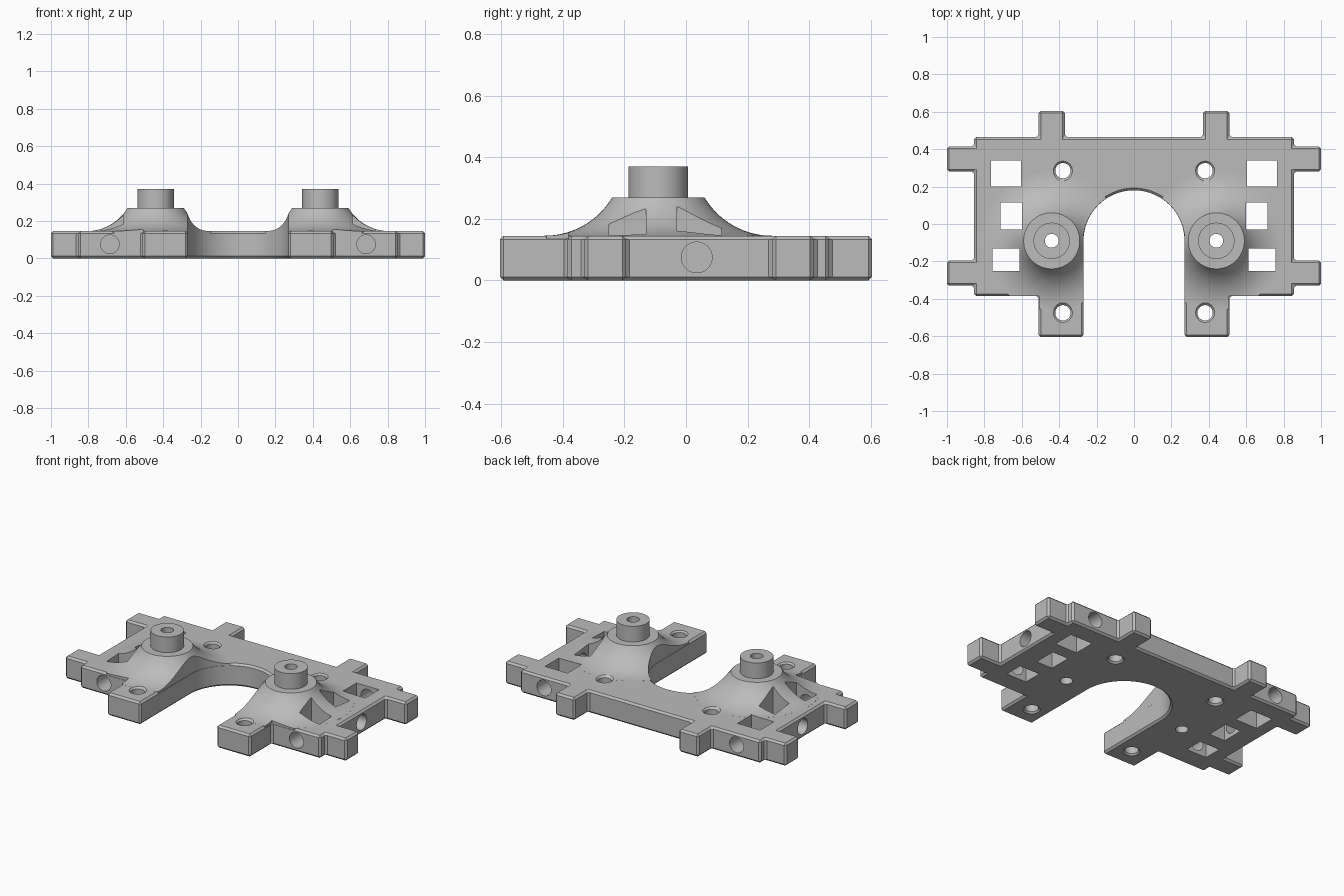
import bpy
import bmesh
from math import sin, cos, pi, atan2, sqrt
from mathutils import Matrix, Vector

default = bpy.data.objects.get("Cube")
if default:
    bpy.data.objects.remove(default, do_unlink=True)

TOP = 0.145          # plate thickness
EDGE = 0.012         # chamfer width
POST_X, POST_Y = 0.44, -0.09


def make_object(name, bm):
    mesh = bpy.data.meshes.new(name)
    bm.normal_update()
    bm.to_mesh(mesh)
    bm.free()
    obj = bpy.data.objects.new(name, mesh)
    bpy.context.collection.objects.link(obj)
    return obj


def prism(name, outline, z0, z1):
    bm = bmesh.new()
    low = [bm.verts.new((x, y, z0)) for x, y in outline]
    high = [bm.verts.new((x, y, z1)) for x, y in outline]
    n = len(outline)
    bm.faces.new(low[::-1])
    bm.faces.new(high)
    for i in range(n):
        j = (i + 1) % n
        bm.faces.new((low[i], low[j], high[j], high[i]))
    return make_object(name, bm)


def lathe(name, profile, sides=48, matrix=Matrix()):
    """Closed turned solid from (radius, height) pairs, listed upwards."""
    bm = bmesh.new()
    rings = []
    for r, z in profile:
        angles = [(i + 0.5) * 2 * pi / sides for i in range(sides)]
        rings.append([bm.verts.new(matrix @ Vector((r * cos(a), r * sin(a), z)))
                      for a in angles])
    bm.faces.new(rings[0][::-1])
    bm.faces.new(rings[-1])
    for a, b in zip(rings, rings[1:]):
        for i in range(sides):
            j = (i + 1) % sides
            bm.faces.new((a[i], a[j], b[j], b[i]))
    return make_object(name, bm)


def bake(obj):
    graph = bpy.context.evaluated_depsgraph_get()
    old = obj.data
    obj.data = bpy.data.meshes.new_from_object(obj.evaluated_get(graph))
    obj.modifiers.clear()
    bpy.data.meshes.remove(old)


def combine(obj, tool, operation):
    mod = obj.modifiers.new("combine", "BOOLEAN")
    mod.operation = operation
    mod.solver = "EXACT"
    mod.object = tool
    bpy.context.view_layer.update()
    bake(obj)
    bpy.data.objects.remove(tool, do_unlink=True)


def outline(inset=0.0):
    """Plate outline with side tabs, rear tabs, front legs and arched slot."""
    r, leg, front = 0.27 + inset, 0.51 - inset, -0.385 + inset
    half = [(r, -0.605), (leg, -0.605), (leg, front), (0.855, front),
            (0.855, -0.33), (1, -0.33), (1, -0.195), (0.855, -0.195),
            (0.855, 0.28), (1, 0.28), (1, 0.415), (0.855, 0.415),
            (0.855, 0.465), (0.51, 0.465), (0.51, 0.605),
            (0.37, 0.605), (0.37, 0.465)]
    arch = [(-r * cos(pi * i / 48), POST_Y + r * sin(pi * i / 48))
            for i in range(49)]
    return half + [(-x, y) for x, y in reversed(half)] + arch


# Chamfered base plate
plate = prism("mounting_plate", outline(), 0, TOP)
bevel = plate.modifiers.new("chamfer", "BEVEL")
bevel.width = EDGE
bevel.segments = 1
bevel.limit_method = "ANGLE"
bevel.angle_limit = 0.6
bevel.use_clamp_overlap = False
bpy.context.view_layer.update()
bake(plate)

# Flared bosses with round posts, trimmed to the plate outline
FLARE, NECK, SHOULDER, R = 0.37, 0.15, 0.27, 0.256
sweep = atan2(FLARE - NECK, R + TOP - SHOULDER)
profile = [(FLARE, 0.05)]
for i in range(15):
    a = sweep * i / 14
    profile.append((FLARE - R * sin(a), TOP + 0.0003 + R - R * cos(a)))
profile += [(0.097, SHOULDER), (0.097, 0.37)]
for side in (-1, 1):
    boss = lathe("boss", profile, 64, Matrix.Translation((side * POST_X, POST_Y, 0)))
    combine(boss, prism("trim", outline(0.001), 0.06, 0.6), "INTERSECT")
    combine(plate, boss, "UNION")


def rimmed(r, rim):
    """Through-hole profile with chamfered rims at both plate faces."""
    return [(r + rim + 0.01, -0.01), (r, rim), (r, TOP - rim),
            (r + rim + 0.01, TOP + 0.01)]


def straight(r, z0=-0.1, z1=0.6):
    return [(r, z0), (r, z1)]


for side in (-1, 1):
    # Screw holes and post bores
    for y in (0.285, -0.475):
        place = Matrix.Translation((side * 0.38, y, 0))
        combine(plate, lathe("drill", rimmed(0.041, 0.01), 32, place), "DIFFERENCE")
    place = Matrix.Translation((side * POST_X, POST_Y, 0))
    combine(plate, lathe("drill", straight(0.037), 32, place), "DIFFERENCE")

    # Rectangular windows: x, y, width, depth
    for x, y, w, d in ((0.685, 0.27, 0.16, 0.14),
                       (0.657, 0.043, 0.115, 0.145),
                       (0.685, -0.19, 0.145, 0.12)):
        place = Matrix.Translation((side * x, y, 0)) @ Matrix.Diagonal((w, d, 1, 1))
        combine(plate, lathe("punch", straight(sqrt(0.5)), 4, place), "DIFFERENCE")

    # Horizontal holes from the front, rear and outer edges into the windows
    for y0, y1 in ((-0.7, -0.19), (0.27, 0.7)):
        place = (Matrix.Translation((side * 0.685, 0, 0.075))
                 @ Matrix.Rotation(-pi / 2, 4, "X"))
        combine(plate, lathe("drill", straight(0.05, y0, y1), 32, place), "DIFFERENCE")
    place = (Matrix.Translation((0, 0.035, 0.075))
             @ Matrix.Rotation(side * pi / 2, 4, "Y"))
    combine(plate, lathe("drill", straight(0.05, 0.66, 1.1), 32, place), "DIFFERENCE")

# Single grey material
grey = bpy.data.materials.new("plain_grey")
grey.use_nodes = True
colour = (0.5, 0.5, 0.5, 1)
grey.diffuse_color = colour
grey.node_tree.nodes["Principled BSDF"].inputs["Base Color"].default_value = colour
plate.data.materials.clear()
plate.data.materials.append(grey)
for face in plate.data.polygons:
    face.material_index = 0

# Smooth curves, crisp edges
bpy.ops.object.select_all(action="DESELECT")
plate.select_set(True)
bpy.context.view_layer.objects.active = plate
bpy.ops.object.shade_smooth_by_angle(angle=0.5)
